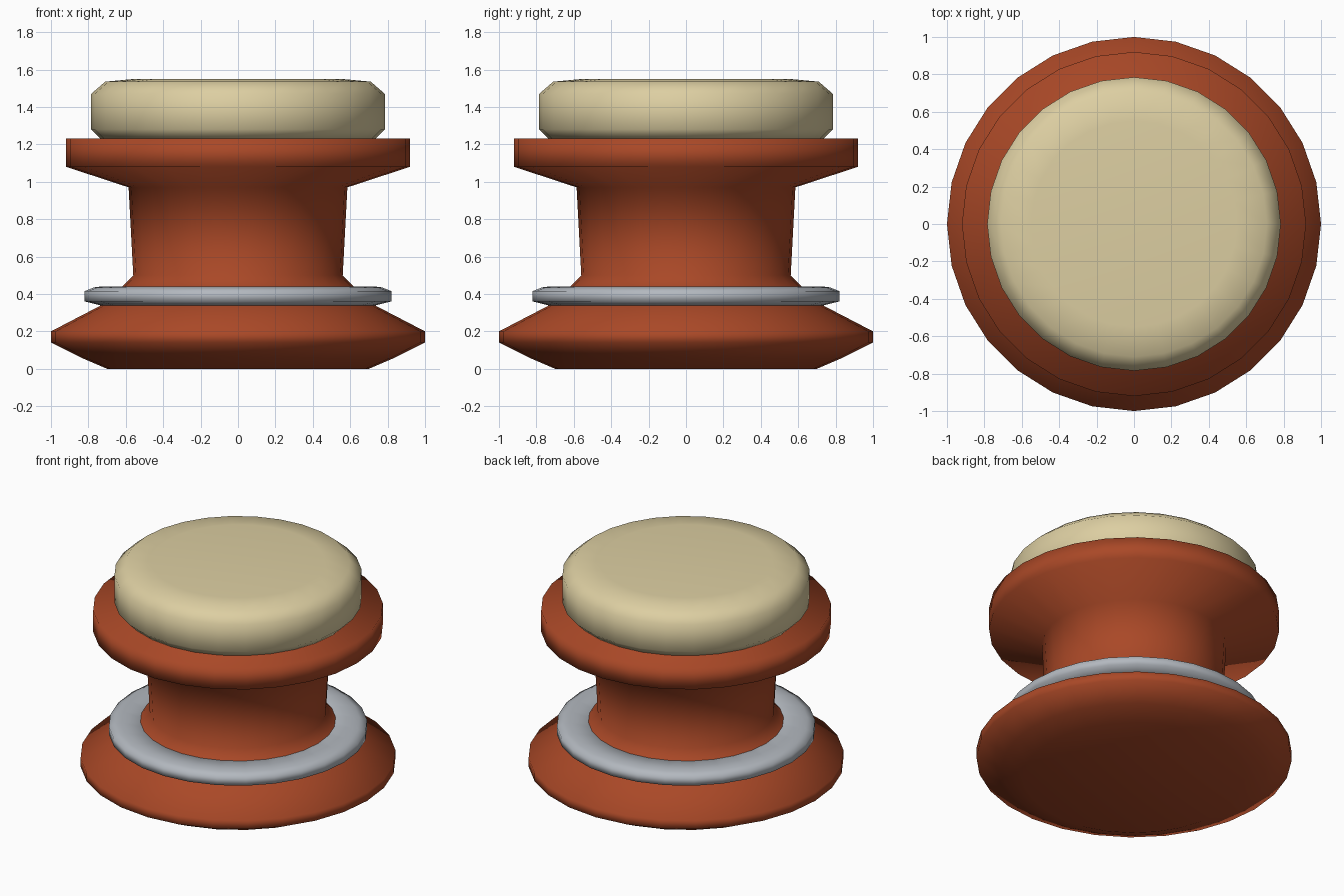
import bpy, bmesh, math

SIDES = 28

cube = bpy.data.objects.get("Cube")
if cube:
    bpy.data.objects.remove(cube, do_unlink=True)


def material(name, rgb):
    mat = bpy.data.materials.new(name)
    mat.use_nodes = True
    color = (*rgb, 1.0)
    mat.diffuse_color = color
    mat.node_tree.nodes["Principled BSDF"].inputs["Base Color"].default_value = color
    return mat


def lathe(name, profile, mat, closed=False):
    """Turn a (radius, height) profile around z; open profiles get end caps."""
    bm = bmesh.new()
    rings = []
    for r, z in profile:
        angles = [2 * math.pi * i / SIDES for i in range(SIDES)]
        rings.append([bm.verts.new((r * math.cos(a), r * math.sin(a), z)) for a in angles])
    pairs = list(zip(rings, rings[1:]))
    if closed:
        pairs.append((rings[-1], rings[0]))
    else:
        bm.faces.new(rings[0][::-1])
        bm.faces.new(rings[-1])
    for low, high in pairs:
        for i in range(SIDES):
            j = (i + 1) % SIDES
            bm.faces.new((low[i], low[j], high[j], high[i]))
    bmesh.ops.recalc_face_normals(bm, faces=bm.faces)
    for face in bm.faces:
        face.smooth = True
    mesh = bpy.data.meshes.new(name)
    bm.to_mesh(mesh)
    bm.free()
    mesh.materials.append(mat)
    obj = bpy.data.objects.new(name, mesh)
    bpy.context.collection.objects.link(obj)
    return obj


rust = material("rust red", (0.40, 0.065, 0.02))
cream = material("cream", (0.72, 0.62, 0.36))
steel = material("steel grey", (0.45, 0.48, 0.52))

# Turned body: flared foot, waisted neck and wide upper flange
lathe("spool_body", [(0.70, 0), (0.84, 0.06), (1, 0.14), (1, 0.2), (0.74, 0.335),
                     (0.62, 0.44), (0.56, 0.5), (0.585, 0.97),
                     (0.92, 1.08), (0.92, 1.23)], rust)

# Metal band around the foot
lathe("metal_band", [(0.55, 0.335), (0.72, 0.335), (0.82, 0.36), (0.82, 0.415),
                     (0.77, 0.435), (0.73, 0.44), (0.55, 0.44)], steel, closed=True)

# Rounded cushion on top
lathe("seat_cushion", [(0.73, 1.225), (0.785, 1.28), (0.785, 1.47), (0.71, 1.535),
                       (0.55, 1.55)], cream)
